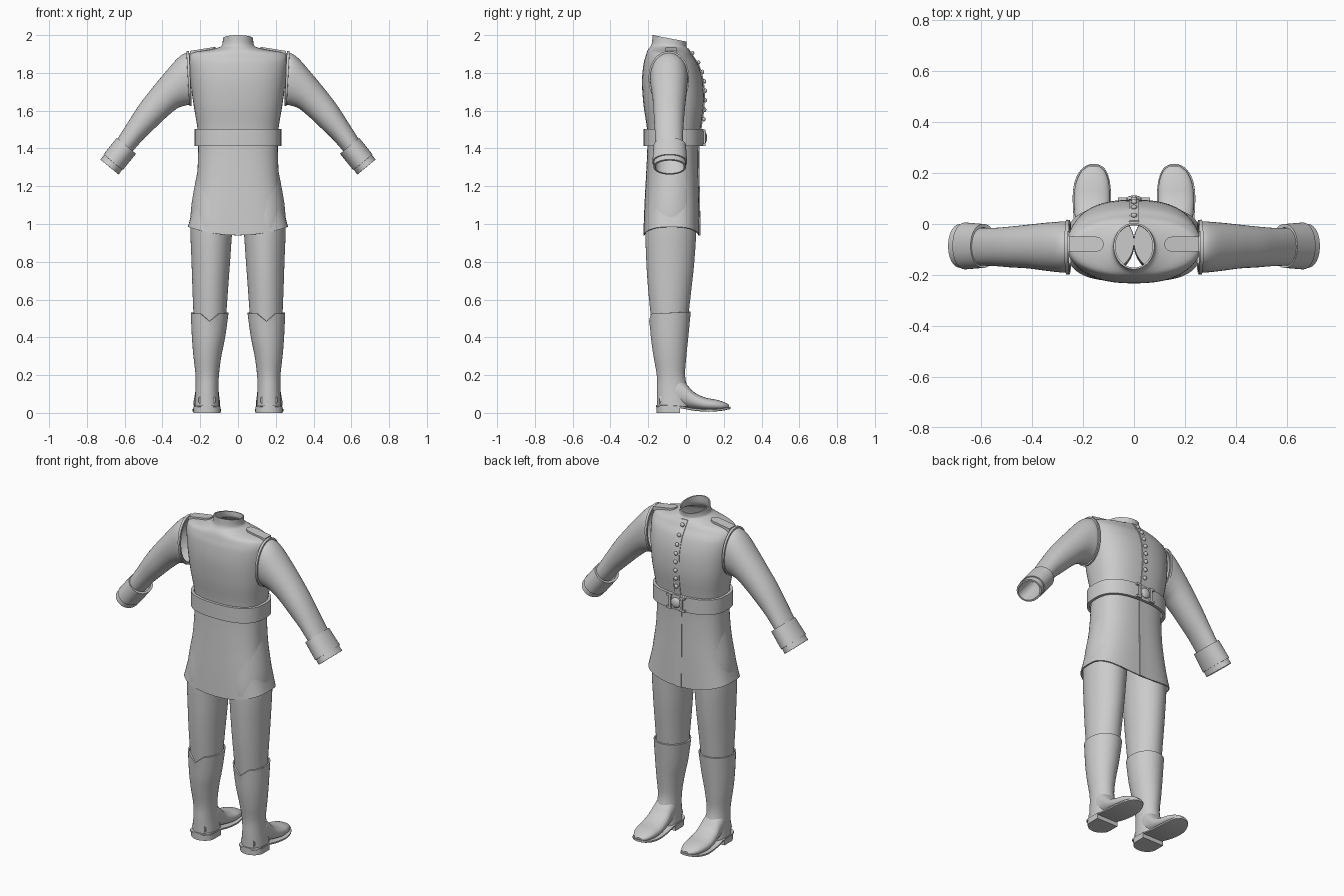
import bpy
import bmesh
from math import cos, sin, pi, copysign
from mathutils import Vector

cube = bpy.data.objects.get("Cube")
if cube:
    bpy.data.objects.remove(cube, do_unlink=True)

grey = bpy.data.materials.new("plain grey")
grey.use_nodes = True
grey.diffuse_color = (0.6, 0.6, 0.6, 1)
shader = next(n for n in grey.node_tree.nodes if n.type == 'BSDF_PRINCIPLED')
shader.inputs["Base Color"].default_value = grey.diffuse_color


def finish(name, bm, mirror=False, thickness=0.0, angle=0.7):
    """Turn a bmesh into a named, shaded object."""
    bmesh.ops.recalc_face_normals(bm, faces=bm.faces)
    mesh = bpy.data.meshes.new(name)
    bm.to_mesh(mesh)
    bm.free()
    mesh.materials.append(grey)
    obj = bpy.data.objects.new(name, mesh)
    bpy.context.collection.objects.link(obj)
    bpy.ops.object.select_all(action='DESELECT')
    bpy.context.view_layer.objects.active = obj
    obj.select_set(True)
    if thickness:
        shell = obj.modifiers.new("shell", 'SOLIDIFY')
        shell.thickness = thickness
        shell.offset = -1
        bpy.ops.object.modifier_apply(modifier=shell.name)
    bpy.ops.object.shade_smooth_by_angle(angle=angle)
    if mirror:
        obj.modifiers.new("mirror", 'MIRROR')
    return obj


def smooth_rows(rows, steps=4):
    """Pass a Catmull-Rom spline through rows of section values."""
    result = []
    for i in range(len(rows) - 1):
        near = [rows[max(i - 1, 0)], rows[i], rows[i + 1], rows[min(i + 2, len(rows) - 1)]]
        for s in range(steps):
            t = s / steps
            result.append([b + t * ((c - a) / 2 + t * (a - 2.5 * b + 2 * c - d / 2
                           + t * (1.5 * (b - c) + (d - a) / 2)))
                           for a, b, c, d in zip(*near)])
    return result + [list(rows[-1])]


def ring(centre, u, v, power=2.0, count=48):
    """Superellipse section spanned by half axes u and v."""
    def bend(value):
        return copysign(abs(value) ** (2 / power), value)
    turns = [2 * pi * k / count for k in range(count)]
    return [Vector(centre) + Vector(u) * bend(cos(a)) + Vector(v) * bend(sin(a)) for a in turns]


def loft(rings, caps=False):
    bm = bmesh.new()
    loops = [[bm.verts.new(p) for p in points] for points in rings]
    for low, high in zip(loops, loops[1:]):
        for k in range(len(low)):
            j = (k + 1) % len(low)
            bm.faces.new((low[k], low[j], high[j], high[k]))
    if caps:
        bm.faces.new(loops[0])
        bm.faces.new(loops[-1])
    return bm


def upright(z, x, half, back, front, power):
    return ring((x, (back + front) / 2, z), (half, 0, 0), (0, (front - back) / 2, 0), power)


def across(top_x, top_z, low_x, low_z, back, front):
    centre = ((top_x + low_x) / 2, (back + front) / 2, (top_z + low_z) / 2)
    return ring(centre, ((top_x - low_x) / 2, 0, (top_z - low_z) / 2), (0, (front - back) / 2, 0), 2.1)


def lengthwise(y, x, half, low, high, power):
    return ring((x, y, (low + high) / 2), (half, 0, 0), (0, 0, (high - low) / 2), power, 32)


def box(name, x, y, z, width, depth, height):
    bm = bmesh.new()
    bmesh.ops.create_cube(bm, size=1)
    bmesh.ops.scale(bm, vec=(width, depth, height), verts=bm.verts)
    bmesh.ops.translate(bm, vec=(x, y, z), verts=bm.verts)
    return finish(name, bm)


def dome(name, x, y, z, radius, depth):
    bm = bmesh.new()
    bmesh.ops.create_uvsphere(bm, u_segments=16, v_segments=10, radius=1)
    bmesh.ops.scale(bm, vec=(radius, depth, radius), verts=bm.verts)
    bmesh.ops.translate(bm, vec=(x, y, z), verts=bm.verts)
    return finish(name, bm)


# Coat: z, x, half width, back, front, squareness
coat_rows = smooth_rows([
    (0.94, 0, 0.265, -0.226, 0.072, 3), (1.1, 0, 0.237, -0.22, 0.07, 2.8),
    (1.25, 0, 0.217, -0.212, 0.067, 2.6), (1.4, 0, 0.211, -0.205, 0.067, 2.5),
    (1.5, 0, 0.214, -0.206, 0.077, 2.5), (1.63, 0, 0.235, -0.225, 0.094, 2.5),
    (1.75, 0, 0.252, -0.233, 0.09, 2.4), (1.84, 0, 0.262, -0.226, 0.066, 2.3),
    (1.885, 0, 0.262, -0.215, 0.038, 2.1), (1.908, 0, 0.235, -0.208, 0.024, 2),
    (1.925, 0, 0.14, -0.2, 0.012, 2), (1.94, 0, 0.095, -0.188, 0.004, 2),
    (1.96, 0, 0.083, -0.18, 0.002, 2), (2.0, 0, 0.08, -0.178, 0.004, 2)])
coat = loft([upright(*row) for row in coat_rows])
for vert in coat.verts:
    # the hem rises at the sides and the collar slopes to the front
    hem = max(0, min(1, (1.1 - vert.co.z) / 0.16))
    collar = max(0, (vert.co.z - 1.93) / 0.07)
    vert.co.z += 0.045 * hem * (vert.co.x / 0.265) ** 2 - 0.19 * collar * (vert.co.y + 0.178)
finish("coat", coat, thickness=0.007)


def coat_front(z):
    return min(coat_rows, key=lambda row: abs(row[0] - z))[4]


# Overlapping front edge of the coat
placket = [row for row in coat_rows if row[0] < 1.93]
finish("front_placket", loft([
    [Vector((x, row[4] + y, row[0])) for x, y in
     ((-0.02, -0.008), (0.02, -0.008), (0.02, 0.005), (-0.02, 0.003))]
    for row in placket], caps=True))

# Coat buttons
for i in range(8):
    height = 1.555 + i * 0.05
    dome("coat_button", 0, coat_front(height) + 0.007, height, 0.012, 0.01)

# Belt and buckle
finish("belt", loft([upright(z, 0, 0.23, -0.226, 0.093, 2.5) for z in (1.412, 1.502)]),
       thickness=0.016)
for side in (-1, 1):
    box("buckle_bar", side * 0.038, 0.095, 1.457, 0.014, 0.016, 0.085)
    for end in (-1, 1):
        box("buckle_tip", side * 0.046, 0.095, 1.457 + end * 0.038, 0.032, 0.016, 0.012)
box("buckle_bridge", 0, 0.094, 1.457, 0.08, 0.014, 0.03)
dome("buckle_boss", 0, 0.098, 1.457, 0.031, 0.014)

# Sleeves: upper edge x, z, lower edge x, z, back, front
sleeve_rows = [
    (0.255, 1.905, 0.245, 1.635, -0.187, 0.008), (0.285, 1.902, 0.265, 1.63, -0.19, 0.01),
    (0.325, 1.872, 0.288, 1.625, -0.188, 0.008), (0.386, 1.802, 0.325, 1.61, -0.182, 0.004),
    (0.45, 1.725, 0.385, 1.56, -0.174, -0.003), (0.52, 1.635, 0.45, 1.498, -0.17, -0.01),
    (0.585, 1.535, 0.505, 1.445, -0.165, -0.015), (0.65, 1.432, 0.57, 1.37, -0.163, -0.016)]
finish("sleeves", loft([across(*row) for row in smooth_rows(sleeve_rows)]), mirror=True)
finish("armhole_piping", loft([
    across(0.259, 1.915, 0.246, 1.626, -0.197, 0.016),
    across(0.273, 1.915, 0.257, 1.624, -0.198, 0.017)]), mirror=True, thickness=0.015)

# Turned back cuffs with a narrower lining edge
finish("cuffs", loft([
    across(0.641, 1.457, 0.54, 1.372, -0.172, 0.0),
    across(0.712, 1.369, 0.61, 1.285, -0.178, 0.006)]), mirror=True, thickness=0.014)
finish("cuff_linings", loft([
    across(0.645, 1.435, 0.56, 1.367, -0.165, -0.007),
    across(0.729, 1.342, 0.631, 1.262, -0.172, 0.0)]), mirror=True, thickness=0.01)

# Shoulder straps with a rounded inner end
outline = [(0.255, -0.108), (0.255, -0.05)]
outline += [(0.148 - 0.029 * sin(a), -0.079 + 0.029 * cos(a)) for a in
            [pi * k / 10 for k in range(11)]]
finish("shoulder_straps", loft([
    [Vector((x, y, 1.957 - 0.16 * x + lift)) for x, y in outline]
    for lift in (-0.025, 0)], caps=True), mirror=True)

# Trouser legs
leg_rows = [
    (1.35, 0.1, 0.1, -0.18, 0.04, 2), (1.12, 0.122, 0.122, -0.205, 0.052, 2),
    (0.98, 0.14, 0.112, -0.215, 0.055, 2), (0.8, 0.144, 0.102, -0.21, 0.044, 2),
    (0.65, 0.147, 0.094, -0.2, 0.028, 2), (0.45, 0.15, 0.083, -0.18, 0.005, 2)]
finish("trouser_legs", loft([upright(*row) for row in smooth_rows(leg_rows)], caps=True), mirror=True)

# Boot shafts, dipping at the back of the top edge
shaft_rows = [
    (0.53, 0.15, 0.1, -0.195, 0.025, 2), (0.4, 0.156, 0.088, -0.186, 0.012, 2),
    (0.3, 0.162, 0.074, -0.172, 0.002, 2), (0.2, 0.163, 0.062, -0.155, -0.005, 2),
    (0.12, 0.164, 0.061, -0.154, 0.01, 2.1), (0.035, 0.164, 0.066, -0.153, 0.02, 2.2)]
shaft = loft([upright(*row) for row in smooth_rows(shaft_rows)])
for vert in shaft.verts:
    top = max(0, (vert.co.z - 0.45) / 0.08)
    notch = max(0, 1 - abs(vert.co.x - 0.15) / 0.05) if vert.co.y < -0.1 else 0
    vert.co.z += top * (0.05 * (vert.co.y + 0.08) - 0.04 * notch)
finish("boot_shafts", shaft, mirror=True, thickness=0.008)

# Boot feet: y, x, half width, bottom, top, squareness
foot_rows = [
    (-0.14, 0.164, 0.045, 0.035, 0.1, 2.4), (-0.06, 0.164, 0.06, 0.033, 0.19, 2.2),
    (-0.01, 0.164, 0.063, 0.03, 0.165, 2.2), (0.04, 0.165, 0.068, 0.022, 0.112, 2.3),
    (0.1, 0.165, 0.071, 0.015, 0.082, 2.4), (0.16, 0.163, 0.065, 0.014, 0.07, 2.4),
    (0.205, 0.16, 0.047, 0.018, 0.056, 2.3), (0.228, 0.158, 0.02, 0.024, 0.042, 2)]
finish("boot_feet", loft([lengthwise(*row) for row in smooth_rows(foot_rows)], caps=True), mirror=True)

# Soles and heels
sole_rows = [
    (-0.158, 0.164, 0.035, 0.032, 0.042, 8), (-0.13, 0.164, 0.064, 0.03, 0.042, 8),
    (-0.04, 0.164, 0.068, 0.026, 0.038, 8), (0.04, 0.165, 0.073, 0.012, 0.025, 8),
    (0.12, 0.165, 0.075, 0.006, 0.02, 8), (0.18, 0.163, 0.065, 0.01, 0.023, 8),
    (0.22, 0.159, 0.042, 0.017, 0.03, 8), (0.235, 0.158, 0.014, 0.021, 0.033, 8)]
finish("boot_soles", loft([lengthwise(*row) for row in smooth_rows(sole_rows)], caps=True), mirror=True)
heel = [(0.164 + 0.071 * cos(a), -0.095 + 0.062 * sin(a)) for a in
        [pi + pi * k / 16 for k in range(17)]] + [(0.235, -0.032), (0.093, -0.032)]
finish("boot_heels", loft([[Vector((x, y, z)) for x, y in heel] for z in (0, 0.034)], caps=True),
       mirror=True)
